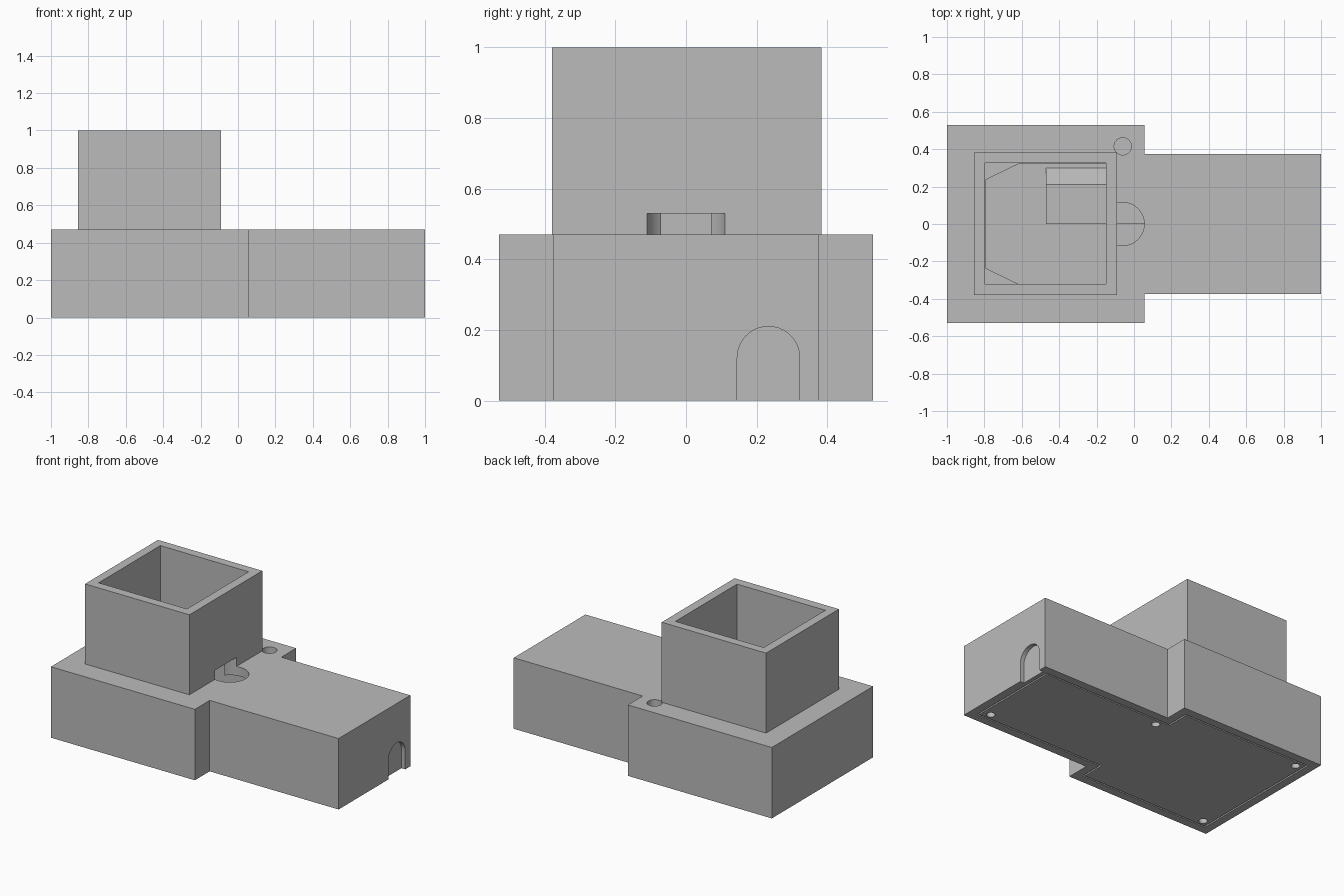
import bpy
import bmesh
import math
from mathutils import Matrix

if "Cube" in bpy.data.objects:
    bpy.data.objects.remove(bpy.data.objects["Cube"], do_unlink=True)

grey = bpy.data.materials.new("plain grey")
grey.use_nodes = True
colour = (0.5, 0.5, 0.5, 1)
grey.diffuse_color = colour
grey.node_tree.nodes["Principled BSDF"].inputs["Base Color"].default_value = colour

# Swaps axes so that a profile drawn in (y, z) is extruded along x
ALONG_X = Matrix(((0, 0, 1), (1, 0, 0), (0, 1, 0))).to_4x4()


def prism(name, points, low, high, matrix=None):
    """Extrude a closed outline between two levels."""
    bm = bmesh.new()
    face = bm.faces.new([bm.verts.new((a, b, low)) for a, b in points])
    top = bmesh.ops.extrude_face_region(bm, geom=[face])["geom"]
    bmesh.ops.translate(bm, vec=(0, 0, high - low),
                        verts=[g for g in top if isinstance(g, bmesh.types.BMVert)])
    if matrix:
        bm.transform(matrix)
    bmesh.ops.recalc_face_normals(bm, faces=bm.faces)
    mesh = bpy.data.meshes.new(name)
    bm.to_mesh(mesh)
    bm.free()
    mesh.materials.append(grey)
    obj = bpy.data.objects.new(name, mesh)
    bpy.context.collection.objects.link(obj)
    return obj


def cut(target, cutter):
    """Subtract a cutter and discard it."""
    mod = target.modifiers.new("cut", 'BOOLEAN')
    mod.operation = 'DIFFERENCE'
    mod.solver = 'EXACT'
    mod.object = cutter
    bpy.context.view_layer.objects.active = target
    bpy.ops.object.modifier_apply(modifier=mod.name)
    bpy.data.objects.remove(cutter, do_unlink=True)


def rect(x0, x1, y0, y1):
    return [(x0, y0), (x1, y0), (x1, y1), (x0, y1)]


def circle(x, y, r, n=48):
    return [(x + r * math.cos(2 * math.pi * i / n),
             y + r * math.sin(2 * math.pi * i / n)) for i in range(n)]


def arch(y0, y1, top, n=20):
    """Round-headed opening that reaches below the base."""
    r, mid = (y1 - y0) / 2, (y0 + y1) / 2
    head = [(mid + r * math.cos(math.pi * i / n), top - r + r * math.sin(math.pi * i / n))
            for i in range(n + 1)]
    return [(y0, -0.1), (y1, -0.1)] + head


def outline(inset):
    """Wide block with a narrower arm, shrunk by an inset."""
    half = [(1 - inset, 0.375 - inset), (0.055 - inset, 0.375 - inset),
            (0.055 - inset, 0.53 - inset), (-1 + inset, 0.53 - inset)]
    return half + [(x, -y) for x, y in reversed(half)]


# Hollow body, open underneath
WALL, TOP, ROOF, LID = 0.055, 0.47, 0.41, 0.06
body = prism("body_shell", outline(0), 0, TOP)
cut(body, prism("cavity", outline(WALL), -0.1, ROOF))

# Opening beneath the hopper, with clipped corners
mouth = [(-0.15, -0.32), (-0.15, 0.32), (-0.62, 0.32),
         (-0.795, 0.235), (-0.795, -0.235), (-0.62, -0.32)]
cut(body, prism("mouth", mouth, 0.3, 0.6))

# Round openings in the top
notch = circle(-0.06, 0, 0.115)
cut(body, prism("notch", notch, 0.3, 0.6))
cut(body, prism("cable_hole", circle(-0.06, 0.415, 0.046), 0.3, 0.6))

# Arched ports in the end wall
cut(body, prism("port", arch(-0.18, -0.03, 0.19), 0.9, 1.1, ALONG_X))
cut(body, prism("port", arch(0.175, 0.295, 0.18), 0.9, 1.1, ALONG_X))
cut(body, prism("port_recess", arch(0.145, 0.322, 0.21), 0.972, 1.1, ALONG_X))

# Square hopper with an arched-in slot at its foot
hopper = prism("hopper", rect(-0.855, -0.09, -0.38, 0.383), TOP, 1)
cut(hopper, prism("hopper_inside", rect(-0.797, -0.15, -0.32, 0.325), 0.3, 1.1))
cut(hopper, prism("notch", notch, 0.3, 0.53))

# Base lid with screw holes and the posts above them
lid = prism("base_lid", outline(WALL + 0.01), 0, LID)
for x, y in [(-0.89, 0.425), (-0.89, -0.425), (0.06, 0.27), (0.88, -0.27)]:
    post = prism("screw_post", circle(x, y, 0.045, 32), LID, ROOF)
    cut(post, prism("screw_bore", circle(x, y, 0.026, 32), -0.1, 0.3))
    cut(lid, prism("screw_hole", circle(x, y, 0.026, 32), -0.1, 0.2))

# Sloped chute block on the lid
prism("chute_block", [(0, LID), (0.3, LID), (0.21, 0.15), (0, 0.15)], -0.47, 0.45, ALONG_X)

# Smooth the round walls, keep the corners crisp
for obj in bpy.context.collection.objects:
    obj.select_set(obj.type == 'MESH' and obj.data.materials.get("plain grey") is not None)
bpy.context.view_layer.objects.active = body
bpy.ops.object.shade_smooth_by_angle(angle=math.radians(30))
